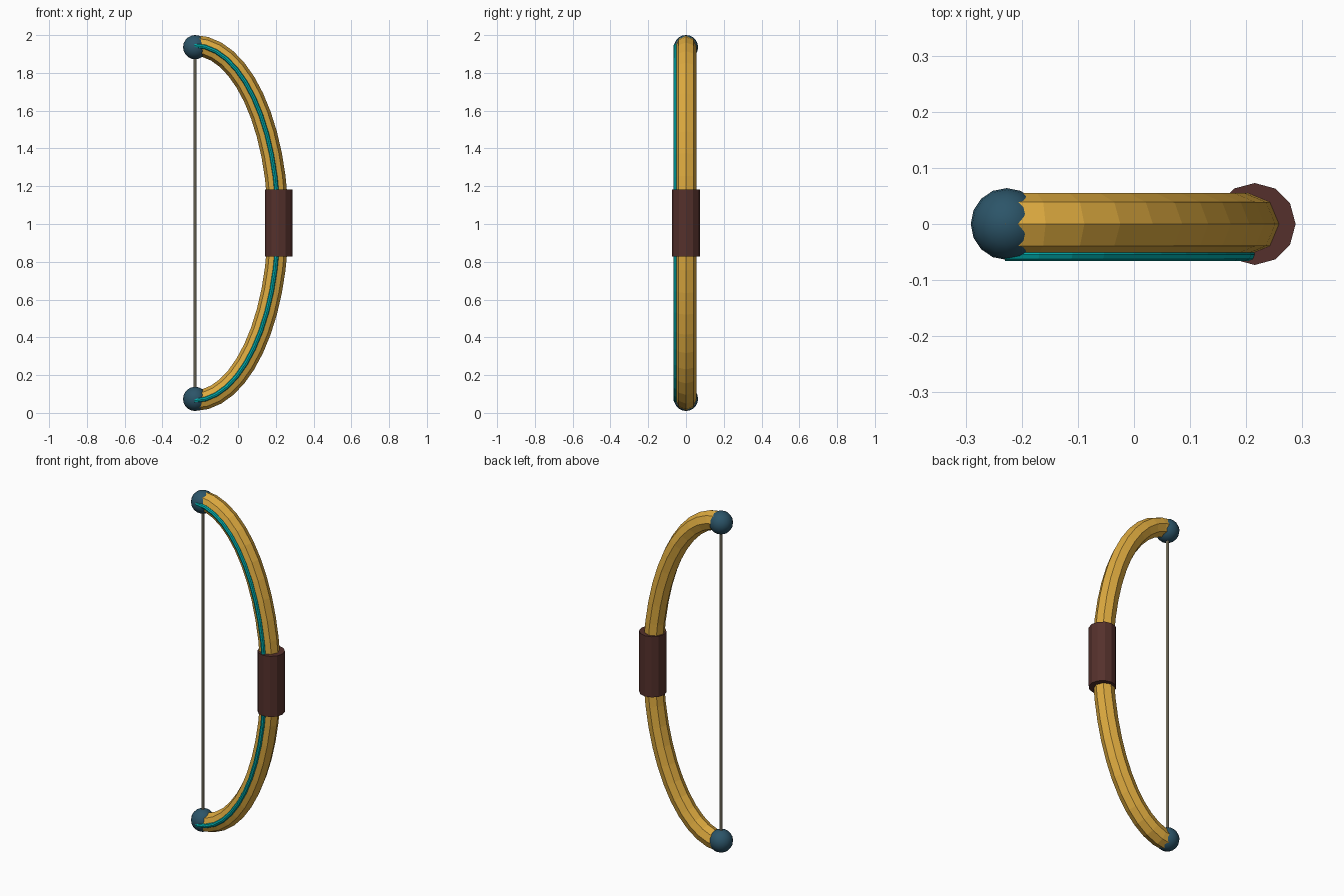
import bpy, bmesh
from math import sin, cos, pi
from mathutils import Vector

if "Cube" in bpy.data.objects:
    bpy.data.objects.remove(bpy.data.objects["Cube"])

ZC = 1.005          # mid height of the bow
TIP_X = -0.23       # plane of the string
A, B = 0.442, 0.94  # half-ellipse followed by the limbs


def material(name, rgb):
    m = bpy.data.materials.new(name)
    m.diffuse_color = (*rgb, 1)
    m.use_nodes = True
    m.node_tree.nodes["Principled BSDF"].inputs["Base Color"].default_value = m.diffuse_color
    return m


gold = material("gold_wood", (0.72, 0.40, 0.05))
teal = material("teal_inlay", (0.0, 0.42, 0.42))
leather = material("brown_leather", (0.09, 0.03, 0.025))
navy = material("dark_blue", (0.025, 0.09, 0.14))
cord = material("cord", (0.42, 0.38, 0.27))


def sweep(name, radius, sides, y, mat, steps=24):
    """Polygonal tube swept along the half-ellipse of the bow."""
    bm = bmesh.new()
    rings = []
    for i in range(steps + 1):
        t = -pi / 2 + pi * i / steps
        centre = Vector((TIP_X + A * cos(t), y, ZC + B * sin(t)))
        normal = Vector((cos(t) / A, 0, sin(t) / B)).normalized()
        ring = []
        for k in range(sides):
            a = 2 * pi * k / sides
            offset = normal * cos(a) + Vector((0, 1, 0)) * sin(a)
            ring.append(bm.verts.new(centre + offset * radius))
        rings.append(ring)
    for r0, r1 in zip(rings, rings[1:]):
        for k in range(sides):
            n = (k + 1) % sides
            bm.faces.new((r0[k], r0[n], r1[n], r1[k]))
    bm.faces.new(rings[0])
    bm.faces.new(rings[-1])
    bmesh.ops.recalc_face_normals(bm, faces=bm.faces)
    mesh = bpy.data.meshes.new(name)
    bm.to_mesh(mesh)
    bm.free()
    ob = bpy.data.objects.new(name, mesh)
    bpy.context.collection.objects.link(ob)
    mesh.materials.append(mat)


def cylinder(name, radius, depth, sides, x, mat):
    bpy.ops.mesh.primitive_cylinder_add(vertices=sides, radius=radius,
                                        depth=depth, location=(x, 0, ZC))
    ob = bpy.context.object
    ob.name = name
    ob.data.materials.append(mat)


# Curved limbs and the inlay strip on the front side
sweep("bow_limbs", 0.055, 8, 0, gold)
sweep("inlay_strip", 0.012, 8, -0.054, teal)

# Grip and string
cylinder("grip", 0.073, 0.355, 12, 0.215, leather)
cylinder("string", 0.008, 1.86, 8, -0.228, cord)

# Ball tips at both ends
for label, s in (("upper_tip", 1), ("lower_tip", -1)):
    bpy.ops.mesh.primitive_uv_sphere_add(segments=16, ring_count=10, radius=0.064,
                                         location=(-0.227, 0, ZC + s * 0.931))
    tip = bpy.context.object
    tip.name = label
    tip.data.materials.append(navy)
    bpy.ops.object.shade_smooth()
